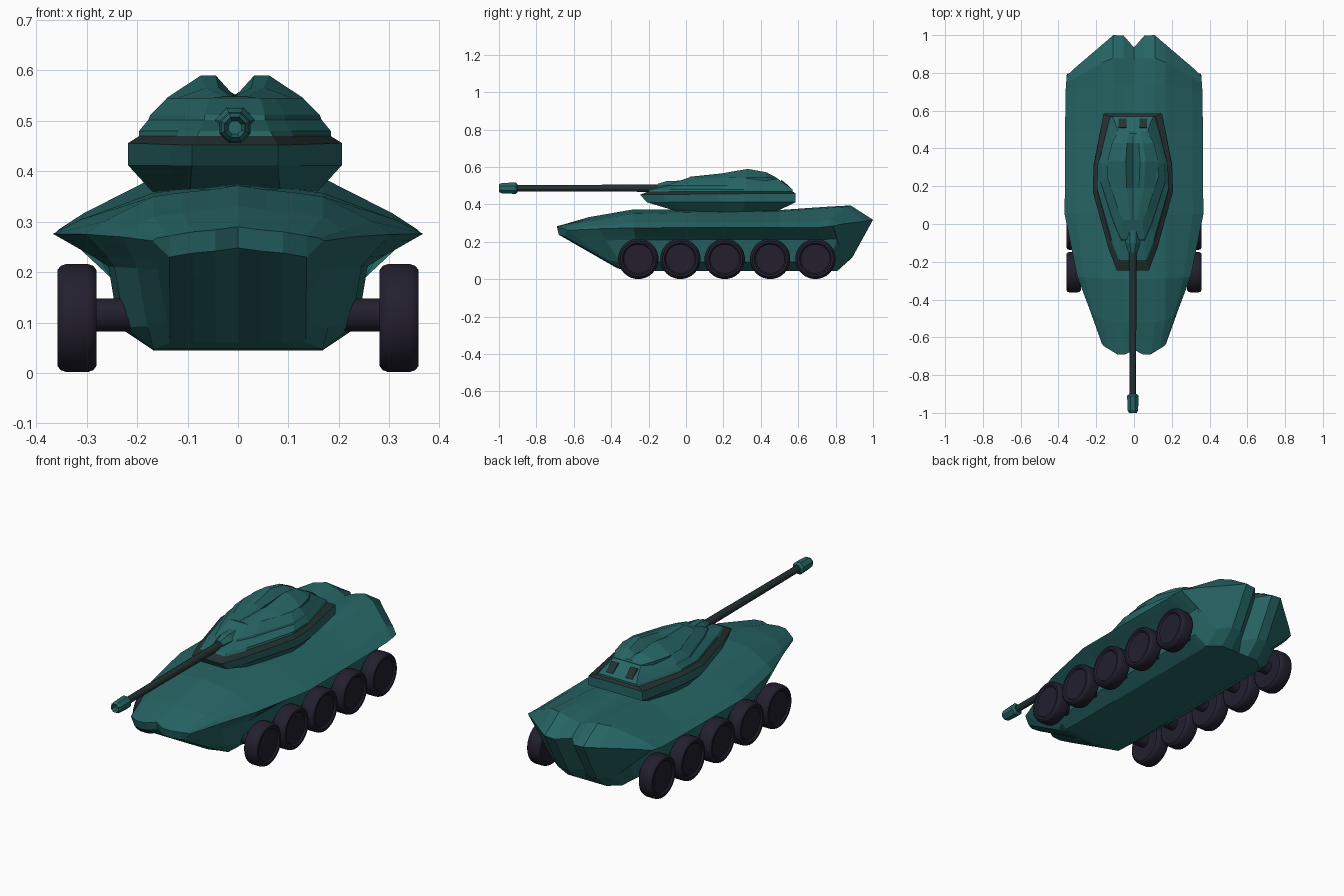
import bpy, bmesh, math
from mathutils import Matrix, Vector

if "Cube" in bpy.data.objects:
    bpy.data.objects.remove(bpy.data.objects["Cube"])


def material(name, rgb):
    m = bpy.data.materials.new(name)
    m.diffuse_color = (*rgb, 1)
    m.use_nodes = True
    m.node_tree.nodes["Principled BSDF"].inputs["Base Color"].default_value = m.diffuse_color
    return m


TEAL = material("teal_armour", (0.02, 0.13, 0.13))
DARK = material("dark_metal", (0.018, 0.03, 0.03))
RUBBER = material("wheel_rubber", (0.017, 0.014, 0.028))


def lerp(a, b, t):
    return a + (b - a) * t


def finish(name, bm, mats, loc=(0, 0, 0)):
    bmesh.ops.remove_doubles(bm, verts=bm.verts, dist=1e-4)
    bmesh.ops.recalc_face_normals(bm, faces=bm.faces)
    me = bpy.data.meshes.new(name)
    bm.to_mesh(me)
    bm.free()
    ob = bpy.data.objects.new(name, me)
    for m in mats:
        me.materials.append(m)
    ob.location = loc
    bpy.context.collection.objects.link(ob)
    return ob


def strips(rings):
    """Polygons joining consecutive open half rings."""
    return [[a[i], a[i + 1], b[i + 1], b[i]]
            for a, b in zip(rings, rings[1:]) for i in range(len(a) - 1)]


def mirrored(name, polys, mats, loc=(0, 0, 0), dark=()):
    """Build half-model polygons plus their mirror image across x = 0."""
    bm = bmesh.new()
    for n, p in enumerate(polys):
        for s in (1, -1):
            f = bm.faces.new([bm.verts.new((s * x, y, z)) for x, y, z in p])
            f.material_index = 1 if n in dark else 0
    return finish(name, bm, mats, loc)


def lathe(name, prof, seg, mat, axis, loc, smooth=False):
    """Revolve (radius, distance) points about the x or y axis."""
    bm = bmesh.new()
    rings = []
    for r, d in prof:
        ring = []
        for k in range(seg):
            a = 2 * math.pi * (k + 0.5) / seg
            u, v = r * math.cos(a), r * math.sin(a)
            ring.append(bm.verts.new((d, u, v) if axis == 'X' else (u, d, v)))
        rings.append(ring)
    for a, b in zip(rings, rings[1:]):
        for k in range(seg):
            j = (k + 1) % seg
            bm.faces.new((a[k], a[j], b[j], b[k]))
    bm.faces.new(rings[0])
    bm.faces.new(rings[-1])
    ob = finish(name, bm, [mat], loc)
    if smooth:
        bpy.context.view_layer.objects.active = ob
        ob.select_set(True)
        bpy.ops.object.shade_smooth_by_angle(angle=math.radians(35))
        ob.select_set(False)
    return ob


# Hull: faceted cross-sections lofted from nose to tail
def hull_ring(yt, yb, sweep, w, zt, d, ze, wb, zb):
    k = min(1, w / 0.21)
    c = [0.055 * k, 0.11 * k, 0.168 * k]
    kb = min(1, wb / 0.2)
    low = lambda t: lerp(ze, zb, t)
    pts = [(0, zt + d), (c[0], zt + d * 0.4), (c[1], zt), (c[2], zt - 0.008),
           (lerp(c[2], w, 0.72), lerp(zt, ze, 0.68)), (w, ze),
           (lerp(wb, w, 0.78), low(0.06)), (lerp(wb, w, 0.3), low(0.19)),
           (wb, low(0.28)), (wb - 0.02, low(0.8)),
           (0.168 * kb, zb), (0.11 * kb, zb), (0.055 * kb, zb), (0, zb)]
    x0 = c[1]
    return [(x, lerp(yb, yt, min(1, (z - zb) / (zt - zb)))
             + sweep * max(0, x - x0) / (w - x0), z) for x, z in pts]


stations = [
    (-0.69, -0.37, 0.03, 0.17, 0.28, 0.01, 0.262, 0.16, 0.06),
    (-0.52, -0.33, 0.02, 0.23, 0.318, 0.014, 0.27, 0.2, 0.048),
    (-0.29, -0.25, 0, 0.30, 0.358, 0.014, 0.275, 0.245, 0.045),
    (0.05, 0.05, 0, 0.367, 0.365, 0.01, 0.276, 0.257, 0.045),
    (0.5, 0.5, 0, 0.365, 0.37, 0, 0.276, 0.257, 0.045),
    (0.74, 0.72, -0.03, 0.362, 0.387, -0.02, 0.277, 0.257, 0.045),
    (0.88, 0.77, -0.1, 0.36, 0.395, -0.035, 0.28, 0.255, 0.045),
    (1.0, 0.81, -0.19, 0.355, 0.318, -0.008, 0.285, 0.25, 0.045),
]
rings = [hull_ring(*s) for s in stations]
for ring, dy in ((rings[0], 0.025), (rings[-1], -0.06)):   # notched ends
    x, y, z = ring[0]
    ring[0] = (x, y + dy, z)


def end_cap(ring, dy, dz):
    top, bot = ring[:4], ring[:-5:-1]
    mid = [(x, y + dy, z + dz) for x, y, z in top]
    return strips([top, mid, bot]) + [[mid[3]] + ring[3:6], [mid[3]] + ring[5:8],
                                      [mid[3]] + ring[7:11]]


mirrored("hull", strips(rings) + end_cap(rings[0], 0.01, -0.042)
         + end_cap(rings[-1], -0.11, -0.2), [TEAL])


# Turret: stacked plan outlines with a dark seam, then a twin-ridged roof
def turret_ring(z, yf, yr, xf, xm, xr, rise=0):
    L = yr - yf
    pts = [(0, 0), (xf, 0), (lerp(xf, xm, 0.35), 0.14), (xm, 0.5),
           (xm * 0.98, 0.66), (xr, 1), (0, 1)]
    return [(x, yf + L * t, z + rise * (1 - t)) for x, t in pts]


tr = [turret_ring(*a) for a in (
    (0.355, -0.02, 0.47, 0.09, 0.16, 0.11),
    (0.412, -0.21, 0.585, 0.085, 0.212, 0.155),
    (0.46, -0.245, 0.585, 0.085, 0.212, 0.155, -0.008),
    (0.47, -0.2, 0.57, 0.075, 0.19, 0.12),
    (0.48, -0.19, 0.57, 0.07, 0.19, 0.11),
    (0.502, -0.09, 0.54, 0.06, 0.172, 0.095),
    (0.512, -0.08, 0.525, 0.06, 0.168, 0.09),
    (0.545, 0.02, 0.48, 0.05, 0.135, 0.075))]
n = len(tr[0]) - 1
TX = -0.006
mirrored("turret", strips(tr) + [tr[0], tr[-1]], [TEAL, DARK], (TX, 0, 0),
         dark=set(range(2 * n, 3 * n)))

roof = []
for y, w, zt, notch in ((0.02, 0.05, 0.548, 0), (0.19, 0.115, 0.566, 0.018),
                        (0.33, 0.136, 0.59, 0.045), (0.43, 0.11, 0.572, 0.02),
                        (0.49, 0.078, 0.54, 0)):
    zb = min(zt, 0.545)
    roof.append([(0, y, zt - notch), (w * 0.28, y, zt), (w * 0.5, y, zt),
                 (w, y, zb), (w, y, 0.525), (0, y, 0.525)])
mirrored("turret_roof", strips(roof) + [roof[0], roof[-1]], [TEAL], (TX, 0, 0))

# Rear turret vents
for s in (1, -1):
    bm = bmesh.new()
    bmesh.ops.create_cube(bm, size=1, matrix=Matrix.Translation((TX + s * 0.055, 0.525, 0.5))
                          @ Matrix.Rotation(math.radians(-40), 4, 'X')
                          @ Matrix.Diagonal((0.04, 0.06, 0.03, 1)))
    finish("turret_vent", bm, [DARK])

# Gun: mantlet, barrel and muzzle
GZ = 0.487
lathe("mantlet", [(0.026, -0.15), (0.042, -0.1), (0.045, 0.05)], 8, TEAL, 'Y', (TX, 0, GZ))
lathe("gun_barrel", [(0.017, -0.95), (0.021, 0.05)], 12, DARK, 'Y', (TX, 0, GZ))
lathe("muzzle", [(0.014, -0.97), (0.022, -1.0), (0.03, -0.985), (0.033, -0.91), (0.022, -0.9)],
      8, TEAL, 'Y', (TX, 0, GZ))

# Wheels and axles
tyre = [(0.078, 0.35), (0.085, 0.358), (0.096, 0.358), (0.104, 0.352), (0.108, 0.34),
        (0.108, 0.298), (0.104, 0.287), (0.096, 0.281), (0.07, 0.281)]
for y in (-0.255, -0.03, 0.207, 0.45, 0.692):
    for s in (1, -1):
        lathe("wheel", [(r, s * d) for r, d in tyre], 28, RUBBER, 'X', (0, y, 0.109), True)
        lathe("axle", [(0.033, s * 0.2), (0.033, s * 0.285)], 14, RUBBER, 'X', (0, y, 0.115), True)
